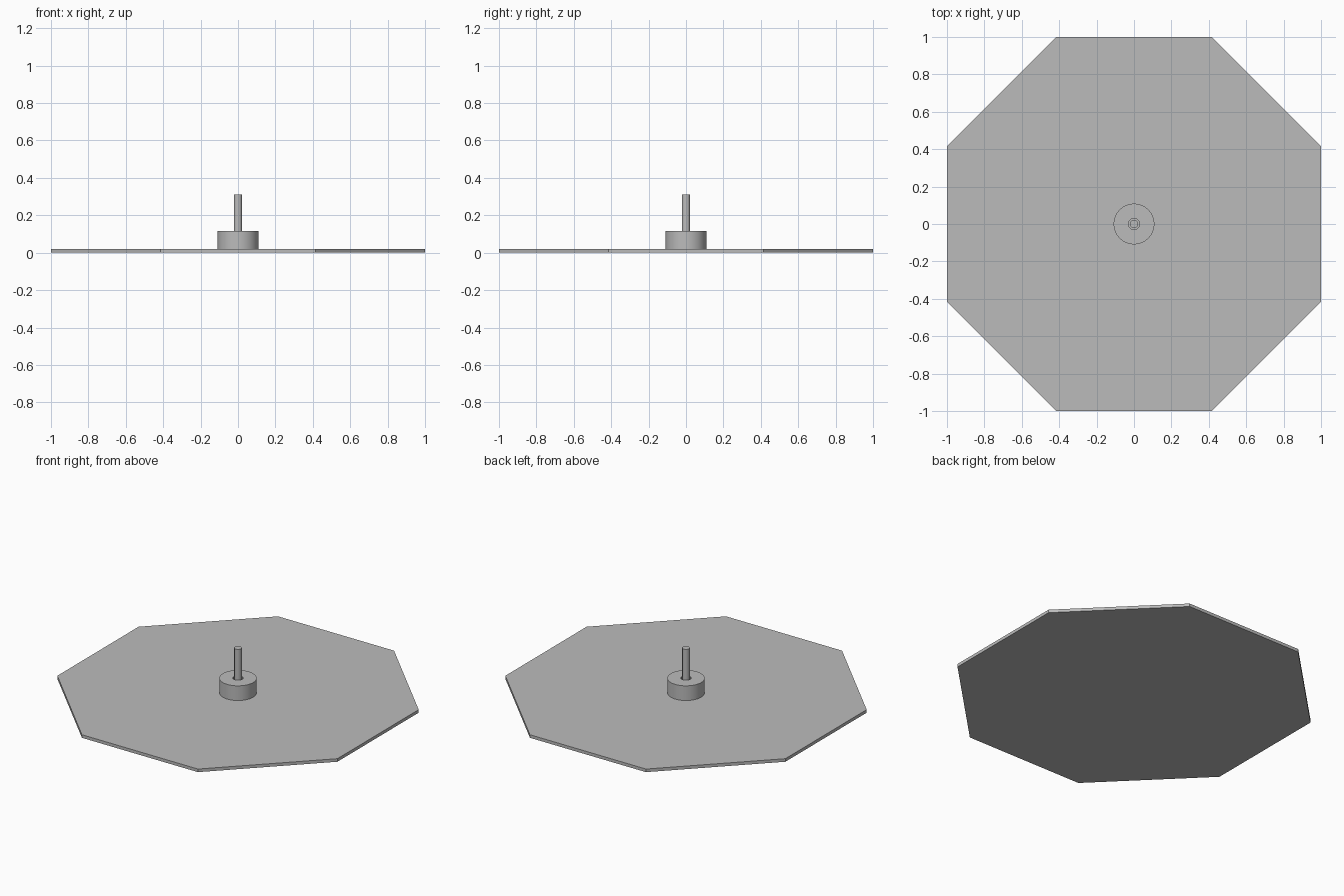
import bpy, bmesh, math

if "Cube" in bpy.data.objects:
    bpy.data.objects.remove(bpy.data.objects["Cube"])

grey = bpy.data.materials.new("plain grey")
grey.diffuse_color = (0.5, 0.5, 0.5, 1)
grey.use_nodes = True
grey.node_tree.nodes["Principled BSDF"].inputs["Base Color"].default_value = grey.diffuse_color


def turned(name, profile, sides, smooth):
    """Revolve a closed (radius, height) profile; points at radius 0 become caps."""
    bm = bmesh.new()
    rings = []
    for r, z in profile:
        angles = [2 * math.pi * (i + 0.5) / sides for i in range(sides)]
        rings.append([bm.verts.new((r * math.cos(a), r * math.sin(a), z)) for a in angles])
    for a, b in zip(rings, rings[1:] + rings[:1]):
        for i in range(sides):
            j = (i + 1) % sides
            bm.faces.new((a[i], a[j], b[j], b[i]))
    bmesh.ops.remove_doubles(bm, verts=bm.verts, dist=1e-5)
    bmesh.ops.dissolve_limit(bm, angle_limit=0.01, verts=bm.verts, edges=bm.edges)
    bmesh.ops.recalc_face_normals(bm, faces=bm.faces)
    mesh = bpy.data.meshes.new(name)
    bm.to_mesh(mesh)
    bm.free()
    mesh.materials.append(grey)
    obj = bpy.data.objects.new(name, mesh)
    bpy.context.collection.objects.link(obj)
    if smooth:
        bpy.ops.object.select_all(action='DESELECT')
        obj.select_set(True)
        bpy.context.view_layer.objects.active = obj
        bpy.ops.object.shade_smooth_by_angle(angle=math.radians(50))
    return obj


# Octagonal base plate, flat sides facing the axes
plate_r = 1 / math.cos(math.pi / 8)
turned("base_plate", [(0, 0), (plate_r, 0), (plate_r, 0.02), (0, 0.02)], 8, False)

# Round hub with a bore for the pin
turned("hub", [(0.03, 0.02), (0.109, 0.02), (0.109, 0.115), (0.03, 0.115)], 48, True)

# Thin upright pin standing in the bore
turned("pin", [(0, 0.02), (0.024, 0.02), (0.024, 0.31), (0, 0.31)], 8, True)
